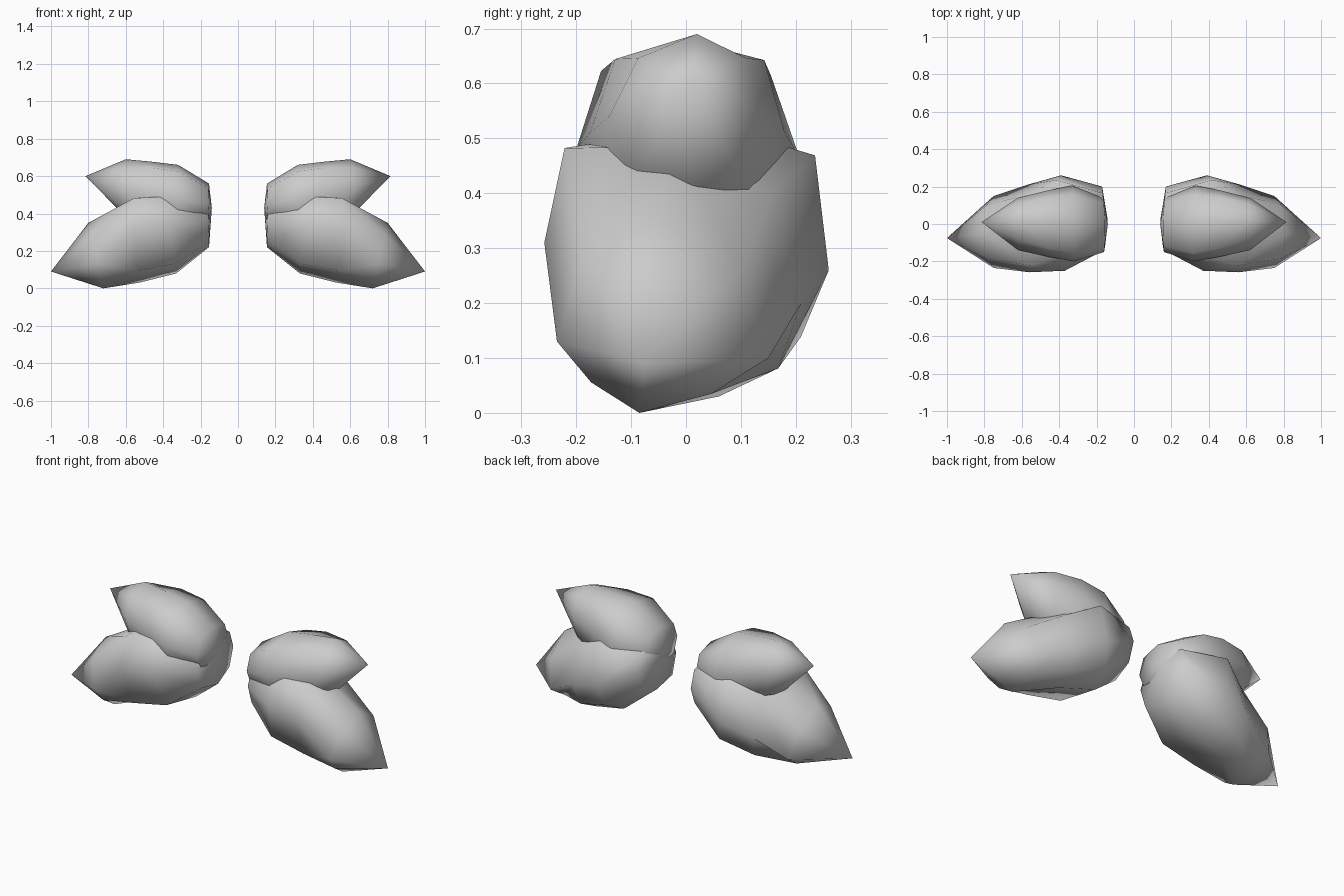
import bpy, bmesh
from mathutils import Vector

if "Cube" in bpy.data.objects:
    bpy.data.objects.remove(bpy.data.objects["Cube"])


def tuft(name, cap, rings, tip):
    """Loft eight-sided rings from an inner cap to a pointed tip, mirrored in x.
    Each ring: bottom, front, top, back points, then how far each corner between them bulges."""
    bm = bmesh.new()
    loops = []
    for *ring, bulges in rings:
        pts = [Vector(p) for p in ring]
        centre = sum(pts, Vector()) / 4
        loop = []
        for i in range(4):
            a, b = pts[i], pts[(i + 1) % 4]
            loop.append(bm.verts.new(a))
            loop.append(bm.verts.new(centre + (a - centre + b - centre) * bulges[i]))
        loops.append(loop)
    inner, outer = bm.verts.new(cap), bm.verts.new(tip)
    for i in range(8):
        j = (i + 1) % 8
        bm.faces.new((inner, loops[0][i], loops[0][j]))
        bm.faces.new((outer, loops[-1][j], loops[-1][i]))
        for p, q in zip(loops, loops[1:]):
            bm.faces.new((p[i], q[i], q[j], p[j]))
    bmesh.ops.recalc_face_normals(bm, faces=bm.faces[:])
    for f in bm.faces:
        f.smooth = True
    mesh = bpy.data.meshes.new(name)
    bm.to_mesh(mesh)
    bm.free()
    obj = bpy.data.objects.new(name, mesh)
    bpy.context.collection.objects.link(obj)
    mirror = obj.modifiers.new("Mirror", 'MIRROR')
    mirror.use_mirror_merge = False
    return obj


# Large drooping lower tufts
tuft("lower_tufts", (0.142, 0.03, 0.40), [
    [(0.155, 0.04, 0.22), (0.16, -0.14, 0.36), (0.16, 0.03, 0.48), (0.17, 0.20, 0.37), (0.8, 0.75, 0.8, 0.7)],
    [(0.33, 0.09, 0.08), (0.37, -0.25, 0.34), (0.40, 0.03, 0.53), (0.39, 0.26, 0.26), (0.92, 0.71, 0.9, 0.62)],
    [(0.53, 0.06, 0.03), (0.56, -0.258, 0.31), (0.55, -0.02, 0.485), (0.57, 0.21, 0.20), (0.94, 0.8, 0.82, 0.62)],
    [(0.72, -0.085, 0.0), (0.75, -0.235, 0.13), (0.80, -0.05, 0.35), (0.75, 0.15, 0.10), (0.56, 0.75, 0.75, 0.58)],
], (1.0, -0.075, 0.09))

# Smaller upper tufts
upper = (0.75, 0.77, 0.76, 0.75)
tuft("upper_tufts", (0.14, 0.0, 0.43), [
    [(0.15, 0.0, 0.35), (0.16, -0.15, 0.45), (0.155, 0.0, 0.56), (0.165, 0.145, 0.45), upper],
    [(0.33, 0.0, 0.28), (0.32, -0.20, 0.48), (0.32, 0.0, 0.66), (0.33, 0.205, 0.47), upper],
    [(0.47, 0.0, 0.30), (0.46, -0.175, 0.51), (0.46, 0.01, 0.677), (0.46, 0.18, 0.51), upper],
    [(0.60, 0.01, 0.38), (0.62, -0.14, 0.54), (0.60, 0.02, 0.69), (0.62, 0.14, 0.54), (0.75, 0.7, 0.7, 0.75)],
], (0.815, 0.01, 0.60))
